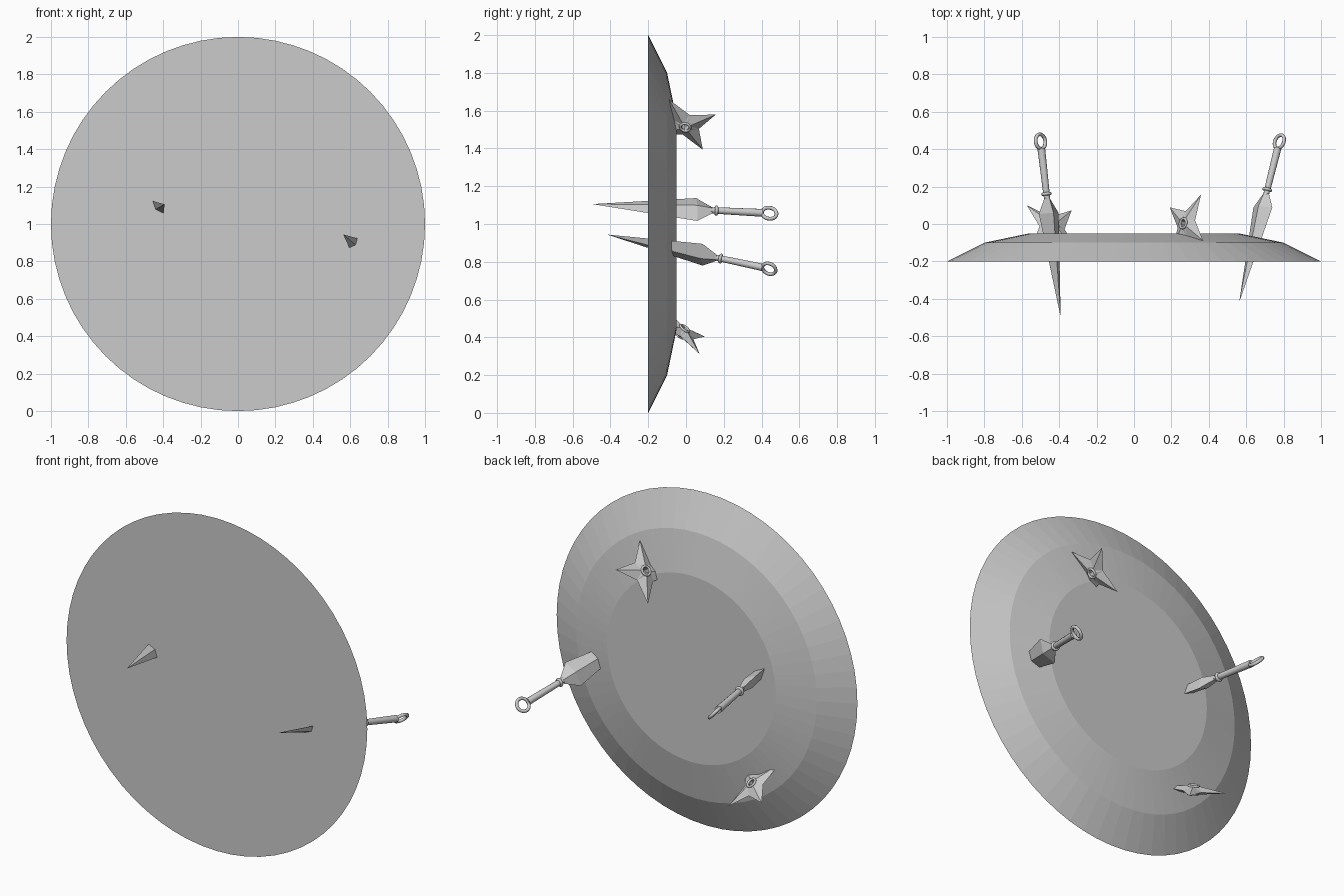
import bpy
import bmesh
from math import cos, sin, pi
from mathutils import Matrix, Vector

if "Cube" in bpy.data.objects:
    bpy.data.objects.remove(bpy.data.objects["Cube"], do_unlink=True)

steel = bpy.data.materials.new("grey_steel")
steel.use_nodes = True
steel.diffuse_color = (0.6, 0.6, 0.6, 1)
steel.node_tree.nodes["Principled BSDF"].inputs["Base Color"].default_value = (0.6, 0.6, 0.6, 1)


def finish(name, bm, frame):
    bmesh.ops.remove_doubles(bm, verts=bm.verts, dist=1e-5)
    bmesh.ops.recalc_face_normals(bm, faces=bm.faces)
    mesh = bpy.data.meshes.new(name)
    bm.to_mesh(mesh)
    bm.free()
    mesh.materials.append(steel)
    obj = bpy.data.objects.new(name, mesh)
    obj.matrix_world = frame
    bpy.context.collection.objects.link(obj)
    return obj


def bridge(bm, a, b):
    n = len(a)
    for i in range(n):
        j = (i + 1) % n
        bm.faces.new((a[i], a[j], b[j], b[i]))


def loft(name, sides, profile, frame):
    """Stack of elliptical loops (height, x radius, y radius) with closed ends."""
    bm = bmesh.new()
    loops = [[bm.verts.new((rx * cos(2 * pi * i / sides), ry * sin(2 * pi * i / sides), h))
              for i in range(sides)] for h, rx, ry in profile]
    for a, b in zip(loops, loops[1:]):
        bridge(bm, a, b)
    bm.faces.new(loops[0])
    bm.faces.new(loops[-1])
    return finish(name, bm, frame)


def torus(name, major, minor, frame):
    """Ring around the local z axis."""
    bm = bmesh.new()
    loops = []
    for i in range(20):
        a = 2 * pi * i / 20
        loops.append([bm.verts.new(((major + minor * cos(b)) * cos(a),
                                    (major + minor * cos(b)) * sin(a), minor * sin(b)))
                      for b in (2 * pi * k / 8 for k in range(8))])
    for a, b in zip(loops, loops[1:] + loops[:1]):
        bridge(bm, a, b)
    obj = finish(name, bm, frame)
    obj.data.shade_smooth()
    return obj


def make_frame(origin, x_hint, z_dir):
    z = Vector(z_dir).normalized()
    x = Vector(x_hint)
    x = (x - z * x.dot(z)).normalized()
    y = z.cross(x)
    return Matrix.Translation(origin) @ Matrix((x, y, z)).transposed().to_4x4()


# Shield: flat front disc with two bevelled steps toward the back
loft("shield", 64, [(-0.2, 1, 1), (-0.1, 0.8, 0.8), (-0.05, 0.56, 0.56)],
     make_frame((0, 0, 1), (1, 0, 0), (0, 1, 0)))


# Throwing knives stuck through the shield
def knife(label, tip, ring, wide):
    axis = Vector(ring) - Vector(tip)
    frame = make_frame(tip, wide, axis) @ Matrix.Scale(axis.length / 0.937, 4)
    loft(label + "_blade", 4, [(0, 0.001, 0.001), (0.55, 0.08, 0.034), (0.632, 0.022, 0.018)], frame)
    handle = loft(label + "_handle", 12, [(0.62, 0.016, 0.016), (0.68, 0.018, 0.018),
                                          (0.9, 0.021, 0.021)], frame)
    handle.data.shade_smooth()
    for face in handle.data.polygons[-2:]:
        face.use_smooth = False
    torus(label + "_collar", 0.019, 0.009, frame @ Matrix.Translation((0, 0, 0.655)))
    torus(label + "_ring", 0.039, 0.01,
          frame @ Matrix.Translation((0, 0, 0.937)) @ Matrix.Rotation(pi / 2, 4, "X"))


knife("right_knife", (-0.393, -0.49, 1.105), (-0.5, 0.441, 1.057), (-0.66, 0, 0.75))
knife("left_knife", (0.564, -0.412, 0.943), (0.777, 0.44, 0.763), (0.66, 0, 0.75))


# Four-pointed throwing stars with a pierced hub
def star(label, centre, point_a, point_b):
    a = Vector(point_a) - Vector(centre)
    b = Vector(point_b) - Vector(centre)
    frame = make_frame(centre, a, a.cross(b))
    bm = bmesh.new()

    def loop(radii, h):
        return [bm.verts.new((radii[i % 2] * cos(i * pi / 4), radii[i % 2] * sin(i * pi / 4), h))
                for i in range(8)]

    rim = loop((0.183, 0.072), 0)
    top = loop((0.024, 0.024), 0.024)
    bottom = loop((0.024, 0.024), -0.024)
    bridge(bm, rim, top)
    bridge(bm, top, bottom)
    bridge(bm, bottom, rim)
    # Sharp ridge down every point
    bmesh.ops.triangulate(bm, faces=[f for f in bm.faces if any(v in rim for v in f.verts)])
    finish(label + "_blades", bm, frame)
    for side in (-1, 1):
        torus(label + "_hub", 0.026, 0.007, frame @ Matrix.Translation((0, 0, 0.023 * side)))


star("upper_star", (0.28, 0, 1.526), (0.37, -0.09, 1.66), (0.36, 0.16, 1.58))
star("lower_star", (-0.438, -0.02, 0.43), (-0.57, 0.097, 0.405), (-0.334, 0.068, 0.315))
